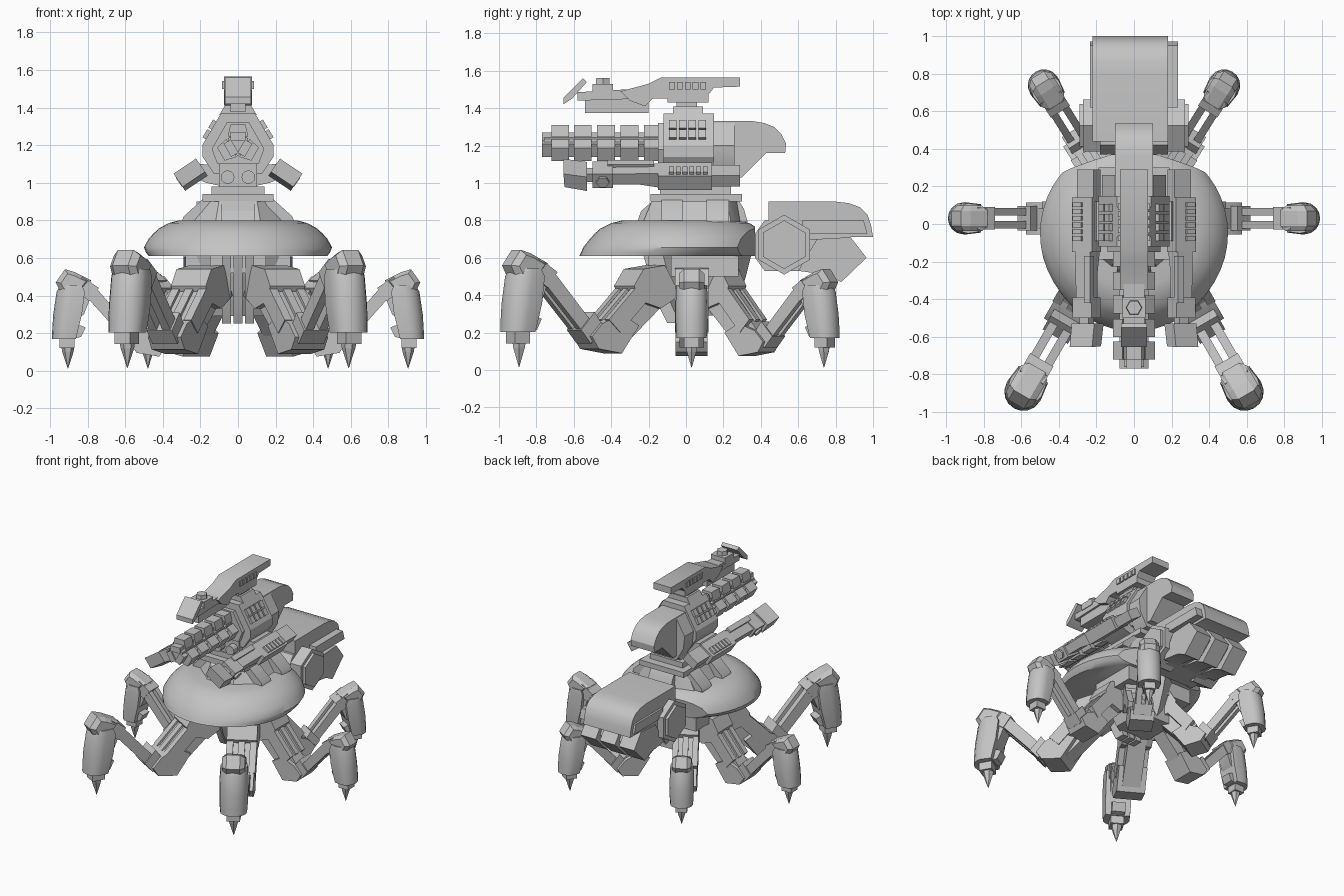
import bpy, bmesh, math
from mathutils import Matrix, Vector

grey = bpy.data.materials.new("armour_grey")
grey.diffuse_color = (0.55, 0.55, 0.55, 1)
I = Matrix.Identity(4)
SIDE = Matrix.Rotation(math.pi / 2, 4, 'Z')
FLIP = Matrix.Scale(-1, 4, (1, 0, 0))


def finish(name, bm, smooth=30):
    bmesh.ops.recalc_face_normals(bm, faces=bm.faces)
    me = bpy.data.meshes.new(name)
    bm.to_mesh(me)
    bm.free()
    me.materials.append(grey)
    ob = bpy.data.objects.new(name, me)
    bpy.context.collection.objects.link(ob)
    if smooth:
        me.shade_smooth()
        me.set_sharp_from_angle(angle=math.radians(smooth))
    return ob


def loft(name, rings, M=I, smooth=30, cuts=()):
    """Skin a closed solid through rings of equal point count, then slice it by planes."""
    bm = bmesh.new()
    vs = [[bm.verts.new(M @ Vector(p)) for p in r] for r in rings]
    n = len(vs[0])
    for a, b in zip(vs, vs[1:]):
        for i in range(n):
            bm.faces.new((a[i], a[(i + 1) % n], b[(i + 1) % n], b[i]))
    bm.faces.new(vs[0])
    bm.faces.new(vs[-1])
    for co, no in cuts:
        bmesh.ops.bisect_plane(bm, geom=bm.verts[:] + bm.edges[:] + bm.faces[:], plane_co=co,
                               plane_no=no, clear_outer=True)
        bmesh.ops.holes_fill(bm, edges=[e for e in bm.edges if e.is_boundary])
    return finish(name, bm, smooth)


def prism(name, pts, y0, y1, M=I):
    """Outline in local x,z pushed along y."""
    return loft(name, [[(u, y, v) for u, v in pts] for y in (y0, y1)], M)


def side(name, pts, x0, x1, M=I):
    """Outline in y,z pushed along x."""
    return prism(name, pts, -x1, -x0, M @ SIDE)


def box(name, x, y, z, M=I):
    return prism(name, [(x[0], z[0]), (x[1], z[0]), (x[1], z[1]), (x[0], z[1])], *y, M)


def sym(pts):
    return pts + [(-x, z) for x, z in reversed(pts)]


def ngon(cx, cz, r, n, start=0):
    return [(cx + r * math.cos(start + math.tau * i / n),
             cz + r * math.sin(start + math.tau * i / n)) for i in range(n)]


def lathe(name, prof, n, M=I, smooth=40, start=0):
    return loft(name, [[(x, y, z) for x, y in ngon(0, 0, r, n, start)] for r, z in prof], M, smooth)


# Domed deck, forward-raked lip, rear and rear corners sliced off
loft("dome", [[(x, y, z) for x, y in ngon(0, cy, r, 48)] for r, cy, z in (
    (0.475, -0.095, 0.61), (0.49, -0.07, 0.63), (0.5, -0.05, 0.655), (0.477, -0.037, 0.7), (0.45, -0.037, 0.73),
    (0.42, -0.037, 0.757), (0.37, -0.03, 0.785), (0.315, -0.025, 0.8))], I, 40,
    [((0, 0.37, 0.7), (0, 1, 0)), ((0, 0.413, 0.8), (0.3, 1, -0.17)), ((0, 0.413, 0.8), (-0.3, 1, -0.17))])

# Turret pedestal: tapered core, radial blocks and slabs
loft("pedestal", [[(-a, f, z), (-b, f - c, z), (b, f - c, z), (a, f, z), (a, h, z), (b, h + 0.05, z), (-b, h + 0.05, z), (-a, h, z)]
                  for a, b, f, c, h, z in ((0.24, 0.12, -0.13, 0.1, 0.24, 0.79), (0.16, 0.1, -0.1, 0.08, 0.22, 0.91))])
side("pedestal_front_block", [(-0.26, 0.79), (-0.24, 0.85), (-0.17, 0.91), (0, 0.91), (0, 0.79)], -0.09, 0.09)
side("pedestal_rear_block", [(0.33, 0.79), (0.31, 0.86), (0.28, 0.91), (0.1, 0.91), (0.1, 0.79)], -0.1, 0.1)
for s in (-1, 1):
    for y0, y1 in ((-0.13, -0.02), (0.11, 0.23)):
        prism("pedestal_rib", [(s * 0.1, 0.79), (s * 0.3, 0.79), (s * 0.29, 0.82), (s * 0.19, 0.91), (s * 0.1, 0.91)], y0, y1)
box("pedestal_slab", (-0.19, 0.19), (-0.19, 0.3), (0.9, 0.94))
box("turret_ring", (-0.14, 0.14), (-0.14, 0.24), (0.94, 0.98))

# Under-hull and hanging front bars
C = Matrix.Translation((0, 0.07, 0))
lathe("under_hull", [(0.17, 0.29), (0.21, 0.38), (0.25, 0.5), (0.28, 0.62)], 6, C, 0, math.pi / 6)
box("hull_rear_block", (-0.12, 0.12), (0.1, 0.25), (0.29, 0.62))
box("hull_shoulders", (-0.28, 0.28), (-0.08, 0.28), (0.5, 0.62))
for x in (-0.06, 0, 0.06):
    side("front_bar", [(-0.23, 0.62), (-0.1, 0.62), (-0.02, 0.25), (-0.1, 0.25), (-0.15, 0.35)], x - 0.024, x + 0.024)
box("front_bar_bracket", (-0.15, 0.15), (-0.2, -0.08), (0.52, 0.62))


# Legs: local x runs outward from the hull; H keeps the hip at hull height on larger legs
def leg(M, H):
    prism("hip", [(0.12, 0.4), (0.2, 0.56), (0.31, 0.54), (0.36, 0.45), (0.33, 0.37), (0.22, 0.33)], -0.09, 0.09, H)
    prism("thigh", [(0.14, 0.4), (0.3, 0.48), (0.4, 0.36), (0.55, 0.17), (0.53, 0.11), (0.42, 0.1)], -0.055, 0.055, H)
    for y in (-0.07, 0, 0.07):
        prism("thigh_bar", [(0.24, 0.43), (0.31, 0.49), (0.49, 0.27), (0.43, 0.2)], y - 0.02, y + 0.02, H)
    prism("ankle_block", [(0.33, 0.2), (0.42, 0.25), (0.52, 0.21), (0.575, 0.15), (0.54, 0.095), (0.42, 0.075)],
          -0.085, 0.085, M)
    for y in (-0.035, 0.035):
        prism("fore_bar", [(0.51, 0.16), (0.56, 0.12), (0.83, 0.42), (0.79, 0.48)], y - 0.02, y + 0.02, M)
    prism("fore_base", [(0.5, 0.19), (0.57, 0.12), (0.62, 0.18), (0.55, 0.26)], -0.065, 0.065, M)
    prism("fore_cap", [(0.74, 0.44), (0.79, 0.37), (0.86, 0.42), (0.83, 0.5)], -0.06, 0.06, M)
    # knee cap with chamfered flanks
    knee = [(0.78, 0.48), (0.83, 0.42), (0.94, 0.41), (0.97, 0.47), (0.92, 0.54), (0.87, 0.525)]
    loft("knee", [[(0.875 + (u - 0.875) * k, y, 0.46 + (v - 0.46) * k) for u, v in knee]
                  for y, k in ((-0.068, 0.7), (-0.04, 1), (0.04, 1), (0.068, 0.7))], M, 0)
    rings = []
    for z, a, b, w in ((0.455, 0.83, 0.945, 0.08), (0.42, 0.815, 0.965, 0.084), (0.3, 0.83, 0.983, 0.086),
                       (0.22, 0.85, 0.988, 0.084), (0.17, 0.862, 0.99, 0.08)):
        arc = [(a + (b - a) * (0.45 + 0.55 * math.cos(t)), w * math.sin(t), z)
               for t in [math.pi * (i / 8 - 0.5) for i in range(9)]]
        rings.append([(a, -w * 0.9, z)] + arc + [(a, w * 0.9, z)])
    loft("shin", rings, M, 40)
    prism("shin_inner_block", [(0.78, 0.4), (0.84, 0.42), (0.88, 0.25), (0.82, 0.3)], -0.05, 0.05, M)
    prism("heel_spur", [(0.81, 0.23), (0.86, 0.25), (0.88, 0.17), (0.835, 0.18)], -0.04, 0.04, M)
    box("claw_socket", (0.87, 0.95), (-0.04, 0.04), (0.12, 0.19), M)
    lathe("claw", [(0.035, 0.13), (0.03, 0.1), (0.001, 0.012)], 6, M @ Matrix.Translation((0.905, 0, 0)), 0)


for F in (I, FLIP):
    for ox, oy, ang, k in ((0.05, 0.04, -60, 1.19), (0, 0.03, 0, 1), (0, -0.03, 58, 1)):
        base = F @ Matrix.Translation((ox, oy, 0)) @ Matrix.Rotation(math.radians(ang), 4, 'Z')
        leg(base @ Matrix.Scale(k, 4), base @ Matrix.Diagonal((k, k, 1, 1)))

# Rear pack
side("pack_shell", [(0.44, 0.9), (0.8, 0.9), (0.87, 0.892), (0.93, 0.87), (0.97, 0.83), (0.99, 0.77), (1.0, 0.71),
                    (0.88, 0.71), (0.78, 0.66), (0.44, 0.66)], -0.22, 0.18)
side("pack_core", [(0.37, 0.73), (0.42, 0.8), (0.85, 0.8), (0.85, 0.6), (0.75, 0.53), (0.42, 0.53), (0.37, 0.6)],
     -0.18, 0.18)
for x in (-0.165, 0, 0.165):
    side("pack_vent", [(0.7, 0.7), (0.88, 0.71), (0.965, 0.6), (0.83, 0.47), (0.75, 0.51), (0.6, 0.53)],
         x - 0.065, x + 0.065)
side("vent_backing", [(0.65, 0.7), (0.86, 0.7), (0.91, 0.61), (0.82, 0.53), (0.65, 0.56)], -0.2, 0.2)
for s in (-1, 1):
    for r, x in ((0.16, 0.27), (0.13, 0.29)):
        side("pack_drum", ngon(0.525, 0.67, r, 6, math.pi / 6), *sorted((s * 0.1, s * x)))
    side("pack_rail", [(0.62, 0.8), (0.95, 0.8), (0.97, 0.73), (0.62, 0.73)], *sorted((s * 0.12, s * 0.235)))

# Main gun receiver
prism("receiver", sym([(0.09, 1.37), (0.19, 1.2), (0.19, 1.14), (0.13, 1.05)]), -0.12, 0.15)
prism("receiver_front", sym([(0.06, 1.32), (0.14, 1.18), (0.11, 1.1)]), -0.15, -0.1)
side("receiver_rear", [(0.14, 1.33), (0.36, 1.33), (0.42, 1.32), (0.47, 1.3), (0.51, 1.26), (0.535, 1.21),
                       (0.53, 1.16), (0.43, 1.16), (0.3, 1.03), (0.14, 1.03)], -0.1, 0.1)
prism("receiver_rear_collar", sym([(0.1, 1.32), (0.17, 1.2), (0.16, 1.1), (0.1, 1.0)]), 0.14, 0.26)
side("gun_mount", [(-0.13, 0.96), (0.2, 0.96), (0.27, 1.08), (-0.13, 1.1)], -0.1, 0.1)
for s in (-1, 1):
    prism("front_port", ngon(s * 0.055, 1.03, 0.036, 12), -0.18, -0.1)
    slant = Matrix.Translation((s * 0.145, 0, 1.28)) @ Matrix.Rotation(s * math.radians(59), 4, 'Y')
    for i in range(4):
        for u in (-0.03, 0.03):
            box("receiver_rib", (u - 0.025, u + 0.025), (-0.09 + i * 0.052, -0.05 + i * 0.052), (-0.02, 0.018), slant)

# Main barrel: three segmented rails around a core
prism("barrel_core", ngon(0, 1.205, 0.062, 6, math.pi / 6), -0.76, -0.1)
for k in range(3):
    R = Matrix.Translation((0, 0, 1.205)) @ Matrix.Rotation(k * math.tau / 3, 4, 'Y')
    box("barrel_rail", (-0.04, 0.04), (-0.77, -0.1), (0.02, 0.065), R)
    for y in (-0.72, -0.6, -0.475, -0.35, -0.225):
        prism("barrel_segment", sym([(0.055, 0.04), (0.04, 0.105)]), y, y + 0.095, R)

# Side guns, tilted down and outward, mirrored
for F in (I, FLIP):
    G = F @ Matrix.Translation((0.252, 0, 1.043)) @ Matrix.Rotation(math.radians(34), 4, 'Y')
    box("side_gun_body", (-0.06, 0.068), (-0.15, 0.14), (-0.05, 0.04), G)
    box("side_gun_rear", (-0.06, 0.045), (0.1, 0.29), (-0.045, 0.025), G)
    side("side_gun_neck", [(-0.15, 0.04), (-0.15, -0.05), (-0.26, -0.03), (-0.42, -0.03), (-0.42, 0.035)],
         -0.05, 0.045, G)
    side("side_gun_muzzle", [(-0.655, 0.055), (-0.53, 0.035), (-0.53, -0.055), (-0.65, -0.03)], -0.072, 0.072, G)
    box("side_gun_barrel", (-0.03, 0.03), (-0.55, -0.4), (-0.025, 0.025), G)
    box("side_gun_block", (-0.06, 0.06), (-0.5, -0.39), (-0.045, 0.045), G)
    side("side_gun_knob", ngon(-0.445, 0, 0.035, 6), 0.04, 0.075, G)
    box("side_gun_top_rail", (-0.06, -0.02), (-0.42, -0.17), (0.02, 0.055), G)
    for i in range(6):
        y = -0.09 + i * 0.036
        box("side_gun_rib", (0.0, 0.055), (y, y + 0.025), (0.035, 0.055), G)
    prism("side_gun_arm", [(0.08, 0.98), (0.08, 1.09), (0.2, 1.1), (0.24, 1.03), (0.17, 1.0)], -0.09, 0.12, F)

# Upper gun on its neck
prism("upper_neck_base", sym([(0.1, 1.36), (0.07, 1.41)]), -0.07, 0.09)
box("upper_neck", (-0.055, 0.055), (-0.05, 0.06), (1.39, 1.48))
box("upper_saddle", (-0.075, 0.075), (-0.1, 0.12), (1.43, 1.48))
side("upper_body", [(0.29, 1.565), (0.29, 1.515), (0.15, 1.51), (0.11, 1.46), (-0.18, 1.45), (-0.22, 1.41),
                    (-0.3, 1.44), (-0.35, 1.49), (-0.2, 1.53), (-0.13, 1.565)], -0.075, 0.075)
side("upper_barrel", [(-0.58, 1.485), (-0.32, 1.5), (-0.26, 1.45), (-0.58, 1.44)], -0.055, 0.055)
box("upper_under_rail", (-0.04, 0.04), (-0.54, -0.2), (1.375, 1.45))
box("upper_sight", (-0.06, 0.06), (-0.5, -0.39), (1.48, 1.53))
lathe("upper_sight_cap", [(0.045, 1.51), (0.04, 1.56)], 6, Matrix.Translation((0, -0.445, 0)))
side("upper_muzzle_shield", [(-0.655, 1.42), (-0.655, 1.455), (-0.55, 1.56), (-0.53, 1.54), (-0.61, 1.45)],
     -0.07, 0.07)
for s in (-1, 1):
    for i in range(5):
        y = -0.09 + i * 0.042
        box("upper_rib", (s * 0.07, s * 0.085), (y, y + 0.03), (1.5, 1.54))
